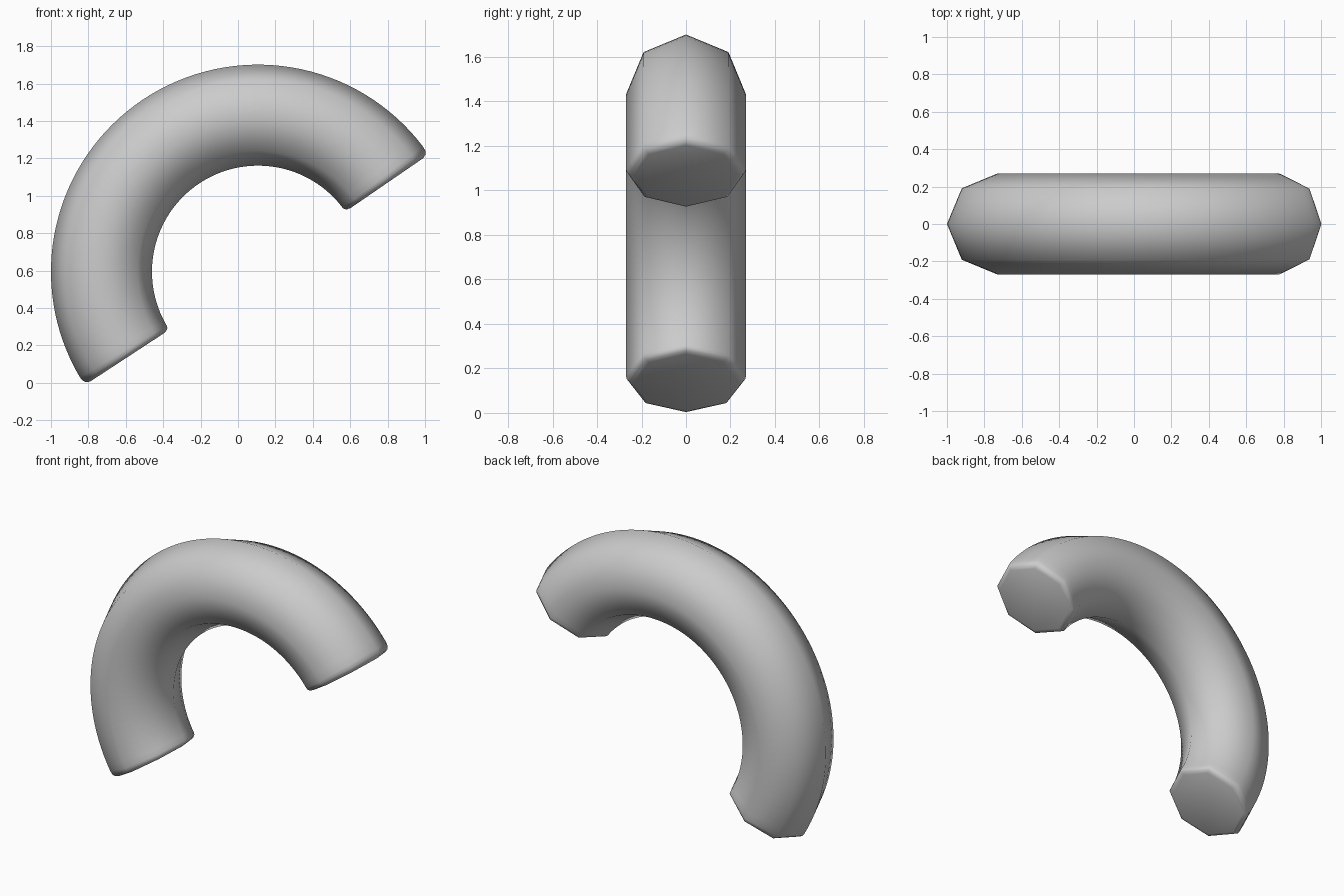
import bpy, bmesh
from math import sin, cos, pi, radians

if "Cube" in bpy.data.objects:
    bpy.data.objects.remove(bpy.data.objects["Cube"])

CX, CZ = 0.107, 0.594      # centre of the bend
MAJOR, MINOR = 0.837, 0.27
SIDES, STEPS = 8, 64
START, END = 34.5, 213.2   # angles of the two flat ends

# Ring list: (angle, tube radius), with small rounded rims at both ends
rim = [(0.0, 0.236), (0.5, 0.256), (1.4, 0.267), (2.6, MINOR)]
a, b = START + 2.6, END - 2.6
rings = [(START + d, r) for d, r in rim]
rings += [(a + (b - a) * i / STEPS, MINOR) for i in range(1, STEPS)]
rings += [(END - d, r) for d, r in reversed(rim)]

# Octagonal tube swept around the bend
bm = bmesh.new()
loops = []
for deg, r in rings:
    t = radians(deg)
    loop = []
    for k in range(SIDES):
        p = 2 * pi * k / SIDES
        rad = MAJOR + r * cos(p)
        loop.append(bm.verts.new((CX + rad * cos(t), r * sin(p), CZ + rad * sin(t))))
    loops.append(loop)
for l0, l1 in zip(loops, loops[1:]):
    for k in range(SIDES):
        n = (k + 1) % SIDES
        bm.faces.new((l0[k], l0[n], l1[n], l1[k]))

# Flat end caps
bm.faces.new(loops[0])
bm.faces.new(loops[-1])
bmesh.ops.recalc_face_normals(bm, faces=bm.faces)
for f in bm.faces:
    f.smooth = True

mesh = bpy.data.meshes.new("curved_tube")
bm.to_mesh(mesh)
bm.free()
tube = bpy.data.objects.new("curved_tube", mesh)
bpy.context.collection.objects.link(tube)
